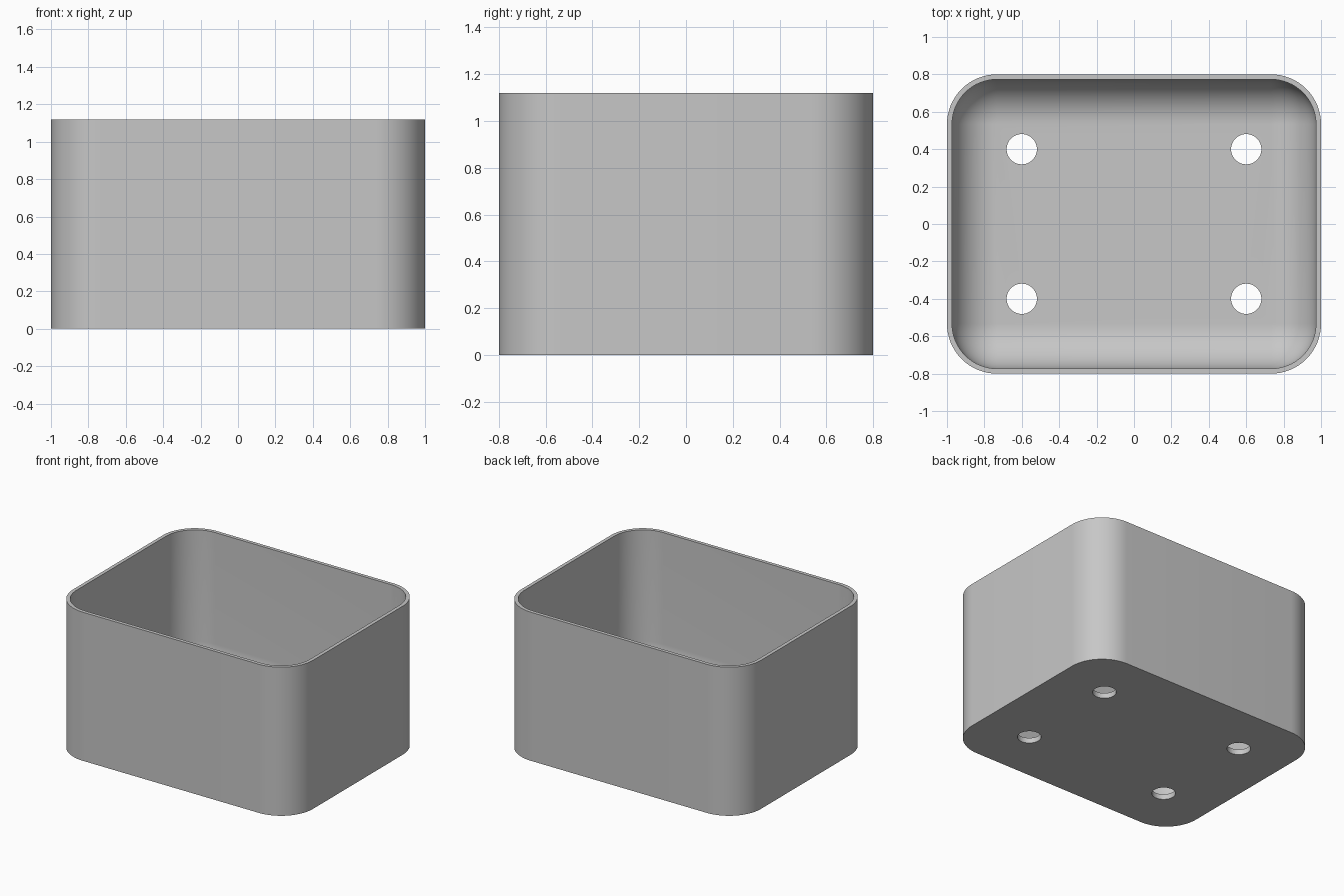
import bpy
import bmesh
from math import pi, sin, cos, radians

if "Cube" in bpy.data.objects:
    bpy.data.objects.remove(bpy.data.objects["Cube"], do_unlink=True)

HALF_X, HALF_Y, HEIGHT = 1.0, 0.8, 1.12
CORNER, WALL, FLOOR = 0.267, 0.027, 0.04
FILLET = CORNER - WALL
STEPS = 16

grey = bpy.data.materials.new("light grey")
grey.use_nodes = True
colour = (0.57, 0.57, 0.57, 1)
grey.diffuse_color = colour
grey.node_tree.nodes["Principled BSDF"].inputs["Base Color"].default_value = colour


def ring(bm, inset, z):
    """Rounded rectangle of vertices, inset from the outer wall."""
    radius = CORNER - inset
    verts = []
    for quarter, (sx, sy) in enumerate([(1, 1), (-1, 1), (-1, -1), (1, -1)]):
        for i in range(STEPS + 1):
            a = (quarter + i / STEPS) * pi / 2
            verts.append(bm.verts.new((sx * (HALF_X - CORNER) + radius * cos(a),
                                       sy * (HALF_Y - CORNER) + radius * sin(a), z)))
    return verts


# Tray shell: outer wall, rim, inner wall, then a rounded fillet to the floor
sections = [(0, 0), (0, HEIGHT), (WALL, HEIGHT)]
for i in range(STEPS + 1):
    a = i / STEPS * pi / 2
    sections.append((WALL + FILLET * (1 - cos(a)), FLOOR + FILLET * (1 - sin(a))))

bm = bmesh.new()
rings = [ring(bm, inset, z) for inset, z in sections]
for low, high in zip(rings, rings[1:]):
    for i in range(len(low)):
        j = (i + 1) % len(low)
        bm.faces.new((low[i], low[j], high[j], high[i]))
bm.faces.new(rings[0])
bm.faces.new(rings[-1])
bmesh.ops.remove_doubles(bm, verts=bm.verts, dist=0.0001)
bmesh.ops.recalc_face_normals(bm, faces=bm.faces)
mesh = bpy.data.meshes.new("planter_box")
bm.to_mesh(mesh)
bm.free()
box = bpy.data.objects.new("planter_box", mesh)
bpy.context.collection.objects.link(box)
mesh.materials.append(grey)

# Four round drain holes through the floor
cutters = []
for x in (-0.6, 0.6):
    for y in (-0.4, 0.4):
        bpy.ops.mesh.primitive_cylinder_add(vertices=48, radius=0.081, depth=0.3, location=(x, y, 0))
        cutter = bpy.context.object
        cutter.name = "drain_hole_cutter"
        cutter.hide_render = True
        cutter.data.materials.append(grey)
        cut = box.modifiers.new("drain_hole", "BOOLEAN")
        cut.object = cutter
        cut.solver = "EXACT"
        cutters.append(cutter)

# Apply the cuts, remove the helpers and smooth the curved walls
bpy.ops.object.select_all(action="DESELECT")
box.select_set(True)
bpy.context.view_layer.objects.active = box
for name in [m.name for m in box.modifiers]:
    bpy.ops.object.modifier_apply(modifier=name)
for cutter in cutters:
    bpy.data.objects.remove(cutter, do_unlink=True)
bpy.ops.object.shade_smooth_by_angle(angle=radians(30))
